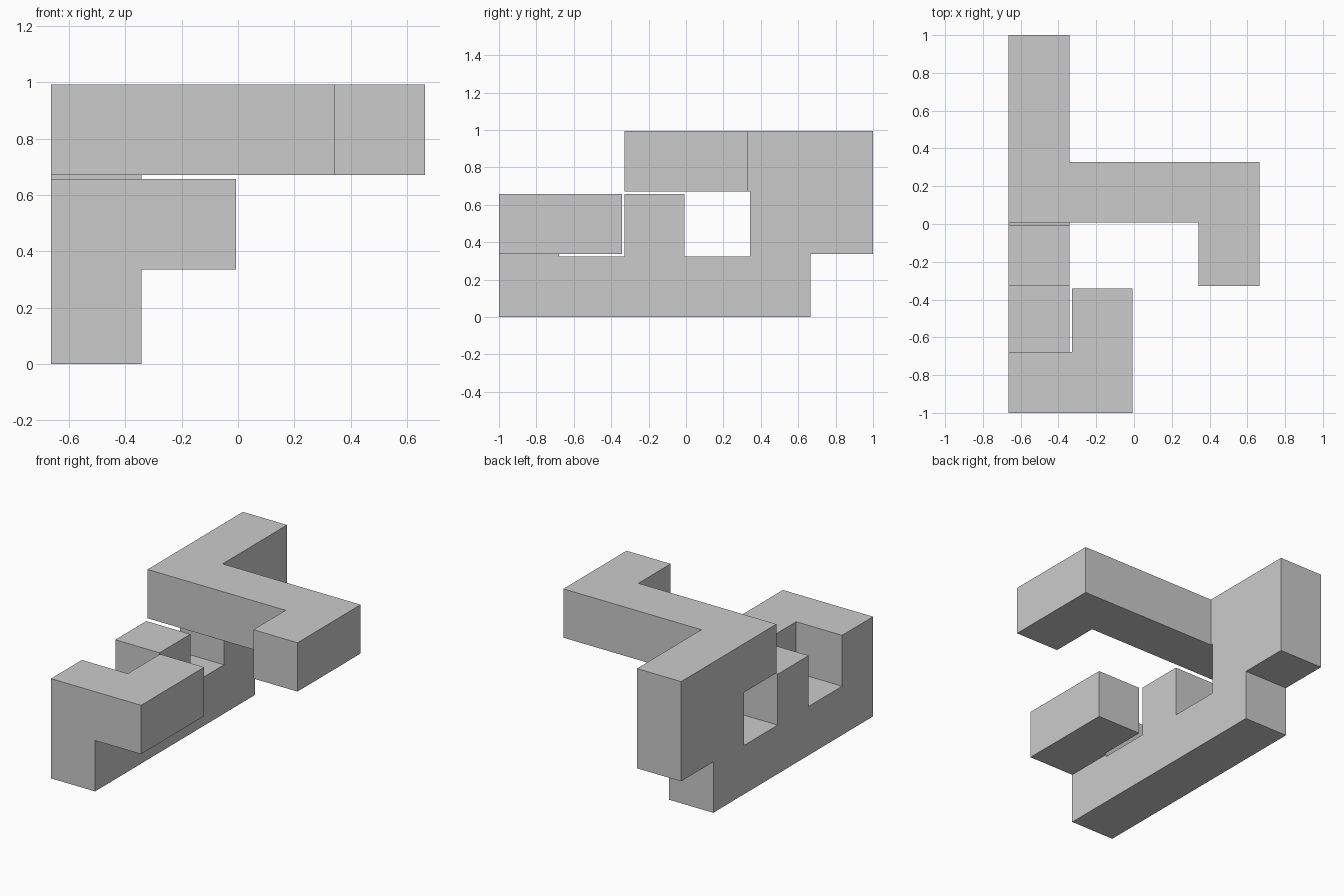
import bpy, bmesh
from mathutils import Vector

if "Cube" in bpy.data.objects:
    bpy.data.objects.remove(bpy.data.objects["Cube"])

S = 0.322            # cube size
P = (2 - S) / 5      # cube pitch, leaving a small clearance between cubes

# Bars of the puzzle piece: first and last cube (x, y, z), both included
BARS = [
    ((0, 0, 0), (0, 4, 0)),   # base bar
    ((0, 0, 0), (0, 0, 1)),   # front post
    ((0, 0, 1), (1, 0, 1)),   # front hook
    ((1, 0, 1), (1, 1, 1)),   # hook tip
    ((0, 2, 0), (0, 2, 1)),   # middle stub
    ((0, 4, 0), (0, 4, 2)),   # rear post
    ((0, 4, 1), (0, 5, 2)),   # rear block
    ((0, 3, 2), (0, 5, 2)),   # top bar
    ((0, 3, 2), (3, 3, 2)),   # top arm
    ((3, 2, 2), (3, 3, 2)),   # arm tip
]

# Fill a grid of alternating cubes (even index) and clearances (odd index)
filled = set()
for a, b in BARS:
    rx, ry, rz = (range(2 * i, 2 * j + 1) for i, j in zip(a, b))
    filled |= {(x, y, z) for x in rx for y in ry for z in rz}

ORIGIN = Vector((-(3 * P + S) / 2, -1, 0))


def point(g):
    return ORIGIN + Vector([i // 2 * P + i % 2 * S for i in g])


# Skin only the outside of the filled grid
bm = bmesh.new()
verts = {}
for c in filled:
    for axis in range(3):
        for side in (0, 1):
            n = list(c)
            n[axis] += 2 * side - 1
            if tuple(n) in filled:
                continue
            corners = []
            for u, v in ((0, 0), (1, 0), (1, 1), (0, 1)):
                g = list(c)
                g[axis] += side
                g[(axis + 1) % 3] += u
                g[(axis + 2) % 3] += v
                g = tuple(g)
                if g not in verts:
                    verts[g] = bm.verts.new(point(g))
                corners.append(verts[g])
            bm.faces.new(corners if side else corners[::-1])

# Merge coplanar faces into clean flat sides
bmesh.ops.dissolve_limit(bm, angle_limit=0.01, verts=bm.verts[:], edges=bm.edges[:])
mesh = bpy.data.meshes.new("puzzle_piece")
bm.to_mesh(mesh)
bm.free()
bpy.context.collection.objects.link(bpy.data.objects.new("puzzle_piece", mesh))
